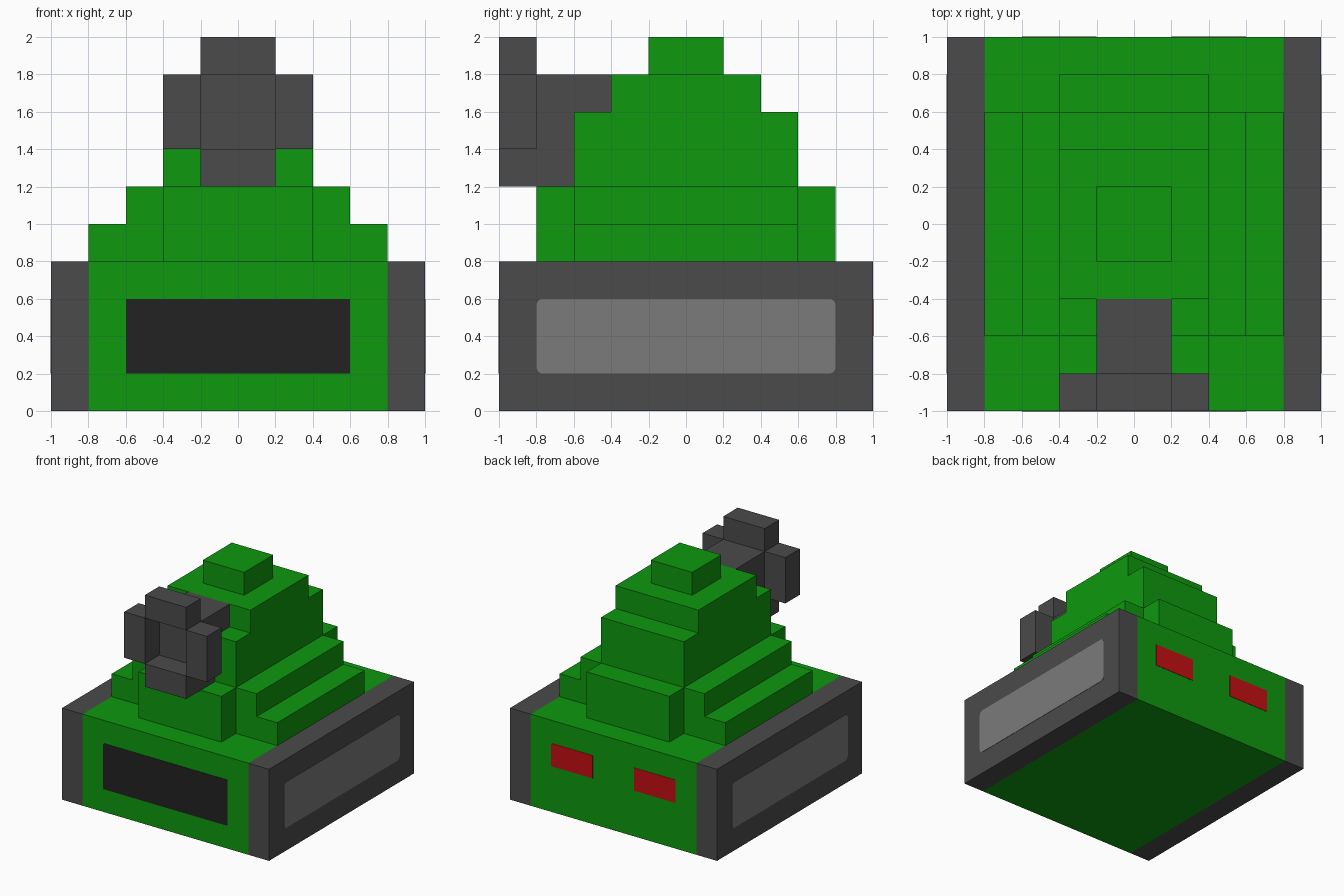
import bpy, bmesh, math
from mathutils import Vector

cube = bpy.data.objects.get("Cube")
if cube:
    bpy.data.objects.remove(cube, do_unlink=True)


def material(name, rgb):
    m = bpy.data.materials.new(name)
    m.use_nodes = True
    m.diffuse_color = (*rgb, 1)
    m.node_tree.nodes["Principled BSDF"].inputs["Base Color"].default_value = (*rgb, 1)
    return m


GREEN = material("hull green", (0.0044, 0.314, 0.0044))
GREY = material("dark grey", (0.070, 0.070, 0.070))
PANEL = material("light grey", (0.198, 0.198, 0.198))
BLACK = material("black", (0.016, 0.016, 0.016))
RED = material("light red", (0.55, 0.005, 0.006))


def finish(name, bm, mat):
    bmesh.ops.recalc_face_normals(bm, faces=bm.faces)
    mesh = bpy.data.meshes.new(name)
    bm.to_mesh(mesh)
    bm.free()
    mesh.materials.append(mat)
    ob = bpy.data.objects.new(name, mesh)
    bpy.context.collection.objects.link(ob)
    return ob


def box(name, x, y, z, mat, round_axis=None, radius=0.0):
    """Box between (min, max) ranges; edges along round_axis may be rounded."""
    bm = bmesh.new()
    bmesh.ops.create_cube(bm, size=1)
    for v in bm.verts:
        v.co = Vector([r[0] if c < 0 else r[1] for c, r in zip(v.co, (x, y, z))])
    if round_axis is not None:
        edges = [e for e in bm.edges
                 if abs((e.verts[0].co - e.verts[1].co).normalized()[round_axis]) > 0.9]
        bmesh.ops.bevel(bm, geom=edges, offset=radius, segments=4, profile=0.5,
                        affect='EDGES')
    return finish(name, bm, mat)


def pair(name, x, y, z, mat, **kw):
    """Same box on both sides of the model."""
    box("left_" + name, x, y, z, mat, **kw)
    box("right_" + name, (-x[1], -x[0]), y, z, mat, **kw)


T = 0.003  # plate thickness

# Hull with tracks on both sides
box("hull", (-0.8, 0.8), (-1, 1), (0, 0.8), GREEN)
pair("track", (0.8, 1.0), (-1, 1), (0, 0.8), GREY)
pair("track_panel", (1.0, 1.0 + T), (-0.8, 0.8), (0.2, 0.6), PANEL,
     round_axis=0, radius=0.035)

# Front window and rear lights
box("front_window", (-0.6, 0.6), (-1 - T, -1), (0.2, 0.6), BLACK,
    round_axis=1, radius=0.006)
pair("rear_light", (0.2, 0.6), (1, 1 + T), (0.4, 0.6), RED)

# Stepped deck
box("deck", (-0.4, 0.4), (-0.8, 0.8), (0.8, 1.2), GREEN)
pair("upper_step", (0.4, 0.6), (-0.6, 0.6), (0.8, 1.2), GREEN)
pair("lower_step", (0.6, 0.8), (-0.6, 0.6), (0.8, 1.0), GREEN)

# Turret tiers
box("turret", (-0.4, 0.4), (-0.6, 0.6), (1.2, 1.6), GREEN)
box("turret_roof", (-0.4, 0.4), (-0.4, 0.4), (1.6, 1.8), GREEN)
box("hatch", (-0.2, 0.2), (-0.2, 0.2), (1.8, 2.0), GREEN)

# Gun: barrel, its root on the turret ledge, and a hollow cross muzzle
box("barrel", (-0.2, 0.2), (-0.8, -0.6), (1.2, 1.8), GREY)
box("barrel_root", (-0.2, 0.2), (-0.6, -0.4), (1.6, 1.8), GREY)
pair("muzzle_side", (0.2, 0.4), (-1, -0.8), (1.4, 1.8), GREY)
box("muzzle_top", (-0.2, 0.2), (-1, -0.8), (1.8, 2.0), GREY)
box("muzzle_bottom", (-0.2, 0.2), (-1, -0.8), (1.2, 1.4), GREY)
